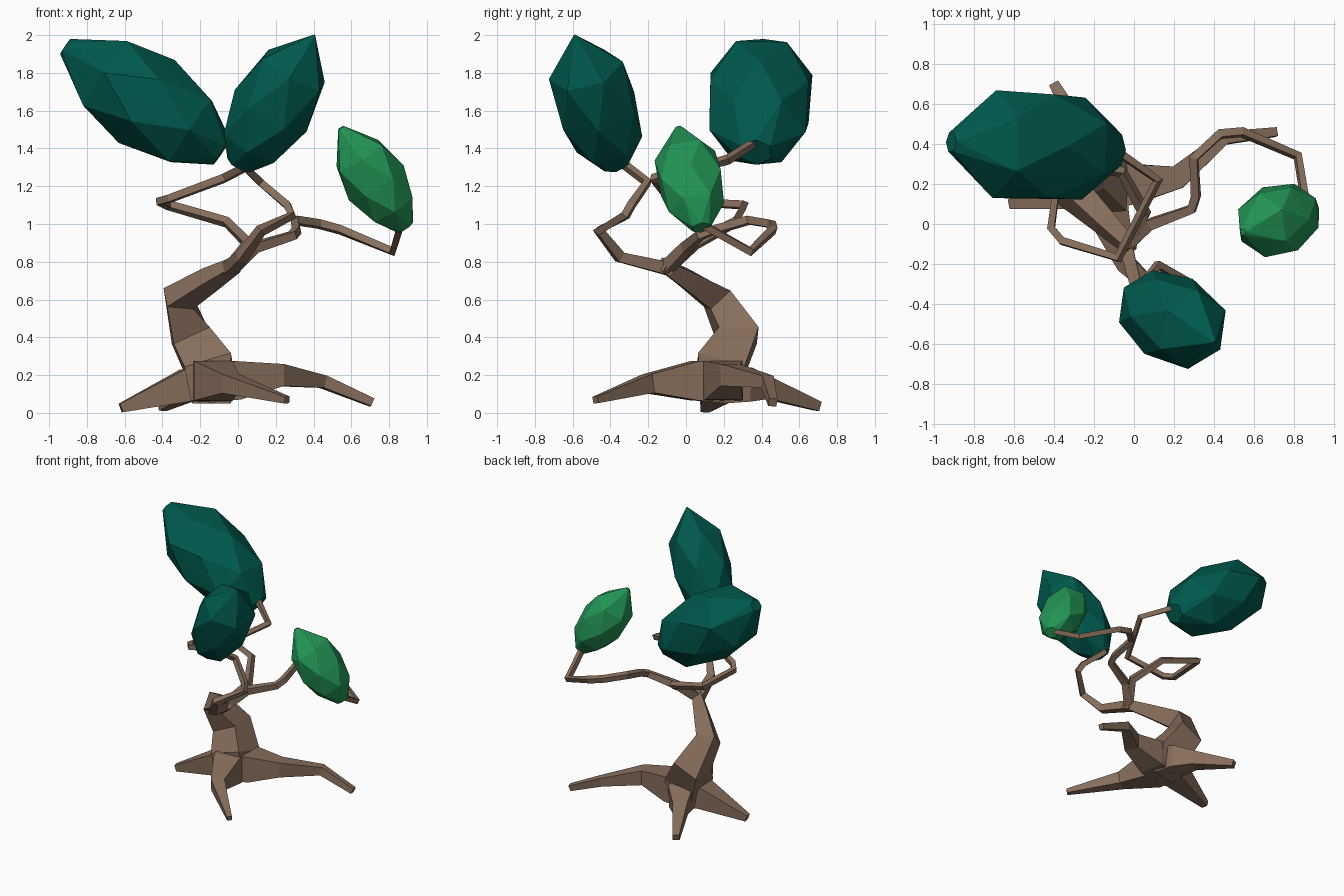
import bpy, bmesh
from math import pi, cos, sin
from mathutils import Vector

if "Cube" in bpy.data.objects:
    bpy.data.objects.remove(bpy.data.objects["Cube"])


def material(name, rgb):
    m = bpy.data.materials.new(name)
    m.diffuse_color = (*rgb, 1)
    m.use_nodes = True
    m.node_tree.nodes["Principled BSDF"].inputs["Base Color"].default_value = m.diffuse_color
    return m


BARK = material("bark", (0.24, 0.155, 0.105))
DARK = material("dark_leaf", (0.0, 0.1, 0.075))
LIGHT = material("light_leaf", (0.016, 0.3, 0.09))


def finish(bm, name, mat):
    bmesh.ops.recalc_face_normals(bm, faces=bm.faces)
    mesh = bpy.data.meshes.new(name)
    bm.to_mesh(mesh)
    bm.free()
    mesh.materials.append(mat)
    ob = bpy.data.objects.new(name, mesh)
    bpy.context.collection.objects.link(ob)
    return ob


def limb(name, path, ref=(0, 0, 1)):
    """Square tube along points (x, y, z, half width)."""
    pts = [Vector(p[:3]) for p in path]
    dirs = [(b - a).normalized() for a, b in zip(pts, pts[1:])]
    tans = [dirs[0]] + [(a + b).normalized() for a, b in zip(dirs, dirs[1:])] + [dirs[-1]]
    u = tans[0].cross(Vector(ref)).normalized()
    bm = bmesh.new()
    rings = []
    for i, (p, t) in enumerate(zip(pts, tans)):
        if i:
            u = tans[i - 1].rotation_difference(t) @ u
        v = t.cross(u)
        r = path[i][3]
        rings.append([bm.verts.new(p + u * a * r + v * b * r)
                      for a, b in ((1, 1), (-1, 1), (-1, -1), (1, -1))])
    for a, b in zip(rings, rings[1:]):
        for k in range(4):
            bm.faces.new((a[k], a[k - 1], b[k - 1], b[k]))
    bm.faces.new(rings[0])
    bm.faces.new(rings[-1])
    return finish(bm, name, BARK)


def leaf_clump(name, base, tip, in_plane, depth, profile, mat):
    """Faceted pod: convex hull of twisted hexagon rings along an axis."""
    base, tip = Vector(base), Vector(tip)
    axis = (tip - base).normalized()
    u = axis.cross(Vector((0, 1, 0))).normalized()
    v = axis.cross(u)
    bm = bmesh.new()
    for i, (t, s) in enumerate(profile):
        for k in range(6):
            a = (k + i * 0.5) * pi / 3
            bm.verts.new(base.lerp(tip, t) + u * cos(a) * in_plane * s + v * sin(a) * depth * s)
    bmesh.ops.convex_hull(bm, input=bm.verts)
    return finish(bm, name, mat)


# Trunk, bending back and then leaning forward to the fork
limb("trunk", [(-.14, .18, .07, .11), (-.155, .185, .25, .128),
               (-.25, .275, .41, .105), (-.315, .165, .605, .072),
               (-.15, .01, .705, .05), (-.01, -.125, .785, .032)], ref=(0, 1, 0))

# Roots, full width at the trunk wall
limb("right_root", [(-.14, .18, .165, .105), (-.01, .2, .172, .102), (.22, .235, .2, .058),
                    (.45, .43, .165, .033), (.71, .46, .055, .022)])
limb("front_root", [(-.14, .18, .165, .105), (-.13, .05, .17, .105),
                    (-.04, -.2, .155, .05), (.26, -.48, .068, .018)])
limb("left_root", [(-.14, .18, .155, .1), (-.28, .16, .145, .085), (-.62, .1, .026, .024)])
limb("back_root", [(-.14, .18, .155, .105), (-.17, .31, .15, .09),
                   (-.25, .43, .13, .055), (-.4, .7, .035, .025)])

# Winding branches
limb("front_branch", [(-.05, -.08, .76, .035), (.02, -.35, .825, .028), (.12, -.46, .965, .023),
                      (.285, -.32, 1.045, .02), (.26, -.29, 1.1, .02),
                      (.12, -.205, 1.22, .019), (.0, -.36, 1.34, .018)])
limb("left_branch", [(-.03, -.1, .77, .032), (.055, .05, .895, .025), (-.06, .26, 1.01, .021),
                     (-.37, .31, 1.1, .02), (-.415, -.02, 1.12, .019), (-.36, -.085, 1.135, .019),
                     (-.08, -.17, 1.24, .02), (.12, .22, 1.34, .019), (-.08, .36, 1.43, .018)])
limb("right_branch", [(-.03, -.1, .77, .032), (.085, .0, .875, .027), (.29, .075, .94, .022),
                      (.31, .14, .965, .021), (.3, .33, 1.02, .021), (.43, .45, 1.0, .021),
                      (.54, .46, .97, .02), (.82, .34, .855, .019), (.86, .1, .99, .018)])

# Leaf clumps
leaf_clump("left_leaf_clump", (-.085, .37, 1.38), (-.915, .41, 1.94), .265, .3,
           [(0, .3), (.2, .85), (.48, 1), (.74, .9), (1, .18)], DARK)
leaf_clump("front_leaf_clump", (.005, -.37, 1.31), (.405, -.59, 2.0), .22, .225,
           [(0, .32), (.16, .8), (.42, 1), (.73, .9), (1, .02)], DARK)
leaf_clump("right_leaf_clump", (.885, .08, .98), (.545, -.04, 1.51), .172, .185,
           [(0, .28), (.2, .8), (.45, 1), (.72, .88), (1, .1)], LIGHT)
